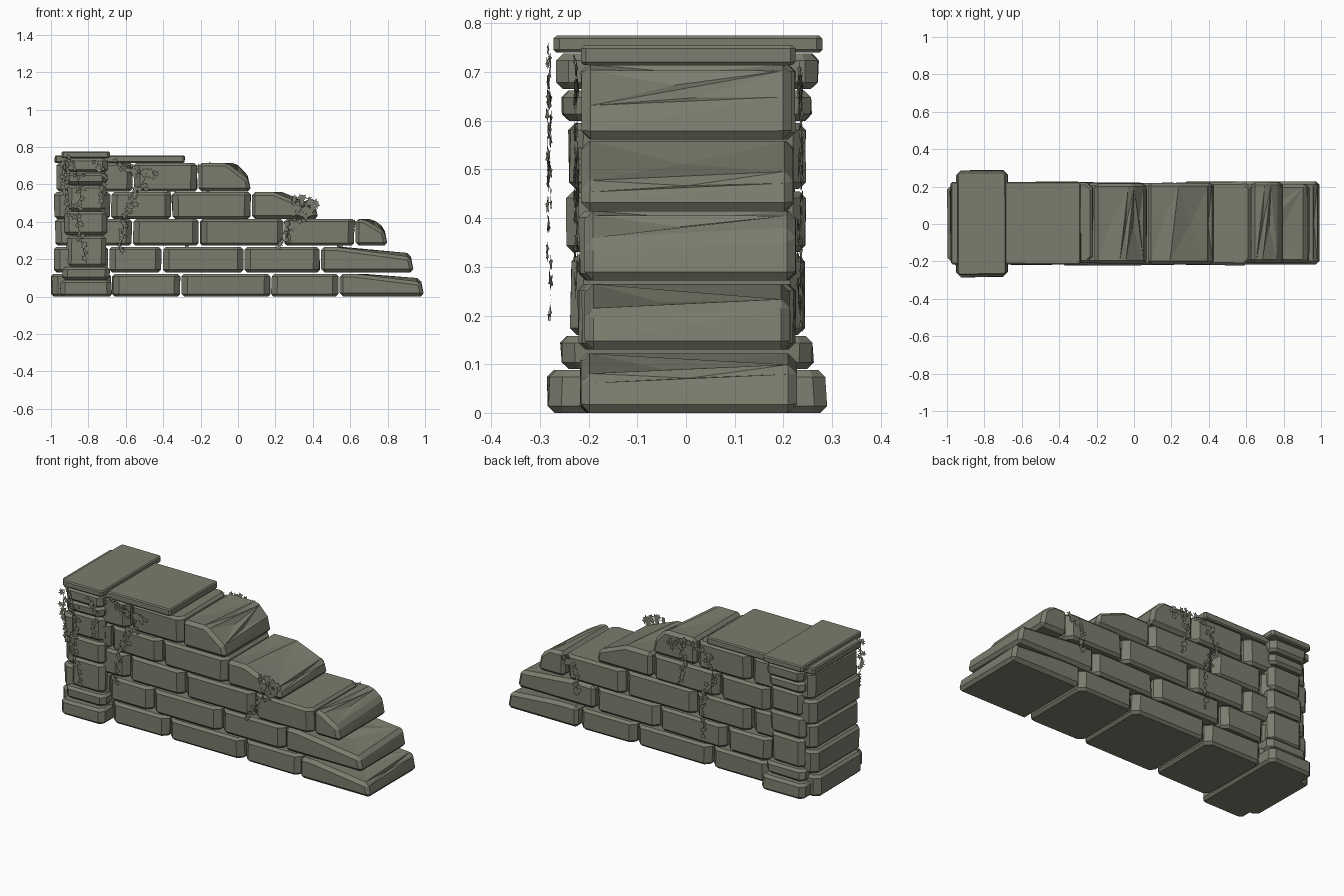
import bpy, bmesh, math, random
from mathutils import Vector, Matrix

random.seed(7)
if "Cube" in bpy.data.objects:
    bpy.data.objects.remove(bpy.data.objects["Cube"], do_unlink=True)

# One weathered stone colour covers everything
colour = (0.2, 0.205, 0.155, 1)
mossy_stone = bpy.data.materials.new("mossy_stone")
mossy_stone.use_nodes = True
mossy_stone.diffuse_color = colour
shader = mossy_stone.node_tree.nodes["Principled BSDF"]
shader.inputs["Base Color"].default_value = colour
shader.inputs["Roughness"].default_value = 0.9


def finish(bm, name):
    mesh = bpy.data.meshes.new(name)
    bm.to_mesh(mesh)
    bm.free()
    mesh.materials.append(mossy_stone)
    obj = bpy.data.objects.new(name, mesh)
    bpy.context.collection.objects.link(obj)
    return obj


def chamfer(bm, edges, width):
    bmesh.ops.bevel(bm, geom=edges, offset=width, segments=1,
                    affect='EDGES', clamp_overlap=True)


def block(name, x, y, z, corner=0.025, edge=0.012, jitter=0.004):
    """Chamfered block from (min, max) ranges, slightly uneven."""
    bm = bmesh.new()
    bmesh.ops.create_cube(bm, size=1)
    for v in bm.verts:
        v.co = Vector([r[0] if c < 0 else r[1] for c, r in zip(v.co, (x, y, z))])
        v.co.x += random.uniform(-jitter, jitter)
        v.co.y += random.uniform(-jitter, jitter)
    upright = [e for e in bm.edges
               if abs(e.verts[0].co.z - e.verts[1].co.z) > (z[1] - z[0]) / 2]
    chamfer(bm, upright, corner)
    flat = [e for e in bm.edges
            if abs(e.verts[0].co.z - e.verts[1].co.z) < 0.001]
    chamfer(bm, flat, edge)
    return finish(bm, name)


def broken_block(name, x, y, z, crest, lip):
    """Block whose top breaks away from x=crest down to a lip at its right end."""
    bm = bmesh.new()
    tip = x[1] - 0.02
    for side, yy in enumerate(y):
        low = 0.02 * (1 - side)
        for px, pz in ((x[0], z[0]), (x[1], z[0]), (x[0], z[1]),
                       (crest + 0.05 * side, z[1]), (tip, lip - low)):
            bm.verts.new((px, yy, pz))
    bmesh.ops.convex_hull(bm, input=bm.verts[:])
    bmesh.ops.dissolve_limit(bm, angle_limit=0.03, verts=bm.verts[:], edges=bm.edges[:])
    chamfer(bm, [e for e in bm.edges if e.calc_face_angle(0) > 0.5], 0.018)
    # hollow out the fractured top
    bm.normal_update()
    tops = [f for f in bm.faces if f.normal.z > 0.6 and f.calc_area() > 0.012]
    bmesh.ops.poke(bm, faces=tops, offset=-0.012)
    return finish(bm, name)


# Wall courses: bottom, top, joints along x, crest and lip of the broken end
courses = [
    (0.00, 0.122, (-1.0, -0.675, -0.305, 0.175, 0.54, 1.0), 0.62, 0.098),
    (0.13, 0.265, (-0.985, -0.69, -0.405, 0.035, 0.44, 0.945), 0.52, 0.232),
    (0.272, 0.415, (-0.98, -0.565, -0.205, 0.245, 0.625, 0.805), 0.67, 0.37),
    (0.415, 0.558, (-0.985, -0.68, -0.355, 0.07, 0.435), 0.19, 0.49),
    (0.562, 0.715, (-0.975, -0.56, -0.215, 0.075), -0.06, 0.65),
]
for row, (low, high, joints, crest, lip) in enumerate(courses, 1):
    last = len(joints) - 2
    for i in range(last + 1):
        x = (joints[i] + 0.004, joints[i + 1] - 0.004)
        y = (-0.213 - random.uniform(-0.006, 0.008), 0.22 + random.uniform(-0.008, 0.008))
        name = f"course_{row}_stone_{i + 1}"
        if i == last:
            broken_block(name, x, y, (low, high), crest, lip)
        else:
            block(name, x, y, (low, high), corner=0.032, edge=0.014)

# Pillar: left, right, half depth, bottom, top
pillar = [
    ("pillar_base", -0.95, -0.675, 0.283, 0.0, 0.088),
    ("pillar_plinth", -0.935, -0.685, 0.257, 0.09, 0.158),
    ("pillar_block_lower", -0.915, -0.705, 0.238, 0.16, 0.325),
    ("pillar_block_middle", -0.925, -0.7, 0.243, 0.33, 0.455),
    ("pillar_block_upper", -0.915, -0.705, 0.24, 0.46, 0.595),
    ("pillar_neck", -0.925, -0.7, 0.254, 0.6, 0.662),
    ("pillar_collar", -0.93, -0.695, 0.266, 0.665, 0.738),
]
for name, left, right, depth, low, high in pillar:
    block(name, (left, right), (-depth, depth + 0.004), (low, high), 0.026, 0.014)

# Coping slabs
block("pillar_cap", (-0.943, -0.685), (-0.272, 0.28), (0.74, 0.775), 0.012, 0.006, 0.001)
block("wall_coping", (-0.98, -0.285), (-0.216, 0.224), (0.715, 0.755), 0.01, 0.006, 0.001)


def add_leaf(bm, centre, radius):
    """Flat five-lobed ivy leaf hanging close to the wall."""
    turn = (Matrix.Rotation(random.uniform(-0.3, 0.3), 4, 'Z')
            @ Matrix.Rotation(random.uniform(0, math.tau), 4, 'Y'))
    rim = []
    for k in range(10):
        r = radius * (1 if k % 2 == 0 else 0.45)
        a = math.tau * k / 10
        p = Vector((r * math.cos(a), 0, r * math.sin(a)))
        rim.append(bm.verts.new(centre + turn @ p))
    bm.faces.new(rim)


def ivy(name, y, path, spread, count):
    """Thin stem along (x, z) points with leaves scattered around it."""
    bm = bmesh.new()
    pts = [Vector((px, y, pz)) for px, pz in path]
    for a, b in zip(pts, pts[1:]):
        side = Vector((b.z - a.z, 0, a.x - b.x)).normalized() * 0.002
        bm.faces.new([bm.verts.new(p) for p in (a - side, a + side, b + side, b - side)])
    for n in range(count):
        t = (n + random.random()) / count
        seg = t * (len(pts) - 1)
        i = min(int(seg), len(pts) - 2)
        spot = pts[i].lerp(pts[i + 1], seg - i)
        loose = spread * (1 - 0.75 * t)
        spot += Vector((random.uniform(-loose, loose), random.uniform(-0.004, 0.004),
                        random.uniform(-loose, loose) * 0.6))
        add_leaf(bm, spot, random.uniform(0.013, 0.021))
    return finish(bm, name)


# Ivy on the front
ivy("ivy_pillar_left", -0.281, [(-0.92, 0.73), (-0.93, 0.6), (-0.91, 0.43)], 0.022, 20)
ivy("ivy_pillar_middle", -0.281, [(-0.88, 0.73), (-0.84, 0.55), (-0.86, 0.4), (-0.81, 0.18)], 0.04, 30)
ivy("ivy_pillar_right", -0.281, [(-0.75, 0.72), (-0.72, 0.63), (-0.73, 0.5)], 0.025, 14)
ivy("ivy_wall_top", -0.225, [(-0.64, 0.71), (-0.53, 0.66), (-0.43, 0.66)], 0.04, 24)
ivy("ivy_wall_trail", -0.226, [(-0.47, 0.68), (-0.54, 0.55), (-0.6, 0.45), (-0.63, 0.24)], 0.05, 38)
ivy("ivy_step_clump", -0.224, [(0.31, 0.52), (0.4, 0.5), (0.36, 0.42)], 0.05, 34)
ivy("ivy_step_trail", -0.225, [(0.35, 0.5), (0.3, 0.38), (0.22, 0.26)], 0.04, 20)

# Ivy on the back
ivy("ivy_back_top", 0.235, [(-0.07, 0.66), (-0.17, 0.69), (-0.34, 0.65)], 0.04, 24)
ivy("ivy_back_trail", 0.236, [(-0.3, 0.67), (-0.35, 0.52), (-0.27, 0.38), (-0.28, 0.17)], 0.04, 28)
ivy("ivy_back_short", 0.235, [(-0.11, 0.68), (-0.16, 0.56), (-0.12, 0.45)], 0.04, 18)
ivy("ivy_back_step", 0.233, [(0.61, 0.4), (0.56, 0.36), (0.53, 0.2)], 0.05, 26)
